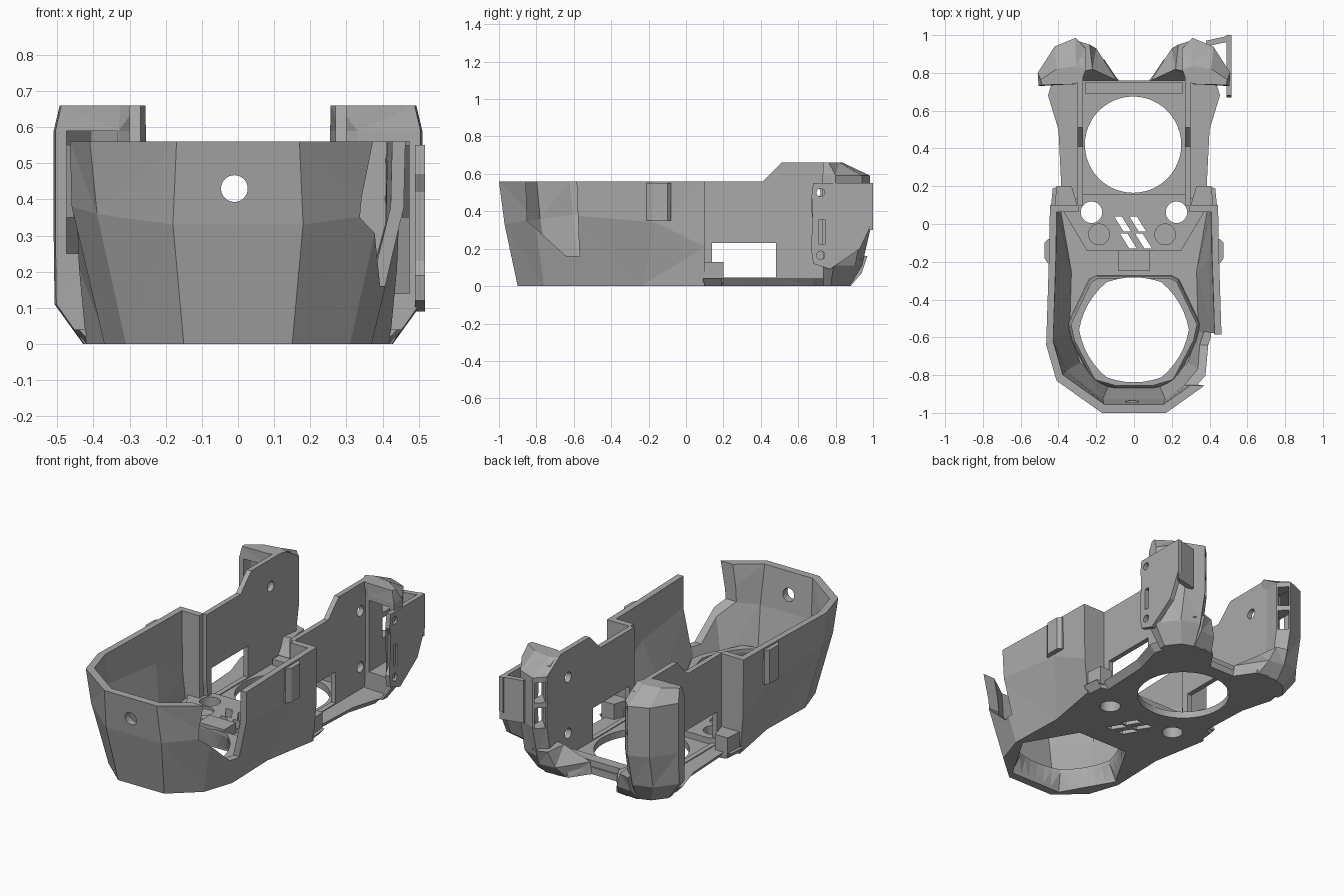
import bpy, bmesh, math

if "Cube" in bpy.data.objects:
    bpy.data.objects.remove(bpy.data.objects["Cube"])

GREY = (0.4, 0.4, 0.4, 1)
mat = bpy.data.materials.new("shell grey")
mat.use_nodes = True
mat.diffuse_color = GREY
mat.node_tree.nodes["Principled BSDF"].inputs["Base Color"].default_value = GREY


def loft(name, rings):
    """Closed solid through rings of equal point count."""
    bm = bmesh.new()
    loops = [[bm.verts.new(p) for p in ring] for ring in rings]
    n = len(loops[0])
    for a, b in zip(loops, loops[1:]):
        for i in range(n):
            j = (i + 1) % n
            bm.faces.new((a[i], a[j], b[j], b[i]))
    bm.faces.new(loops[0][::-1])
    bm.faces.new(loops[-1])
    bmesh.ops.triangulate(bm, faces=[f for f in bm.faces if len(f.verts) > 3])
    bmesh.ops.recalc_face_normals(bm, faces=bm.faces)
    me = bpy.data.meshes.new(name)
    bm.to_mesh(me)
    bm.free()
    me.materials.append(mat)
    ob = bpy.data.objects.new(name, me)
    bpy.context.scene.collection.objects.link(ob)
    return ob


def prism(name, pts, lo, hi, axis="z"):
    place = {"z": lambda a, b, c: (a, b, c),
             "x": lambda a, b, c: (c, a, b),
             "y": lambda a, b, c: (a, c, b)}[axis]
    return loft(name, [[place(a, b, c) for a, b in pts] for c in (lo, hi)])


def box(name, x, y, z):
    return prism(name, [(x[0], y[0]), (x[1], y[0]), (x[1], y[1]), (x[0], y[1])], *z)


def circle(cx, cy, r, n=32):
    turns = [2 * math.pi * i / n for i in range(n)]
    return [(cx + r * math.cos(t), cy + r * math.sin(t)) for t in turns]


def sym(half):
    """Mirror a half outline across x = 0."""
    return half + [(-p[0], *p[1:]) for p in reversed(half)]


def flip(pts, s):
    return [(s * x, y) for x, y in pts]


def cut(ob, cutters):
    for c in cutters:
        c.hide_render = True
        m = ob.modifiers.new("cut", "BOOLEAN")
        m.operation, m.solver, m.object = "DIFFERENCE", "EXACT", c
    bpy.context.view_layer.update()
    dg = bpy.context.evaluated_depsgraph_get()
    me = bpy.data.meshes.new_from_object(ob.evaluated_get(dg))
    ob.modifiers.clear()
    ob.data = me
    for c in cutters:
        bpy.data.objects.remove(c)


HOLE_Y = -.56


def port():
    """Front opening: hexagonal below, round above."""
    def ring(z, flat, blend):
        out = []
        for i in range(36):
            t = math.radians(i * 10)
            off = math.radians((i * 10) % 60 - 30)
            r = flat * ((1 - blend) + blend / math.cos(off))
            out.append((r * math.cos(t), HOLE_Y + r * math.sin(t), z))
        return out
    return loft("port", [ring(-.1, .295, 1), ring(.01, .29, 1),
                         ring(.1, .278, .3), ring(.3, .278, .3)])


def floor_cutters():
    out = [prism("bolt_hole", circle(s * .225, .062, .057), -.1, .3) for s in (-1, 1)]
    for x, y in [(-.06, .0), (.02, .0), (-.03, -.09), (.05, -.09)]:
        out.append(prism("vent", [(x - .045, y + .04), (x - .005, y + .04),
                                  (x + .045, y - .04), (x + .005, y - .04)], -.1, .3))
    return out


# Faceted front tub
bottom = [(.15, -.90, 0), (.31, -.76, 0), (.37, -.58, 0), (.36, -.24, 0), (.42, .1, 0)]
middle = [(.18, -.97, .33), (.39, -.81, .36), (.46, -.62, .38), (.445, -.16, .34), (.44, .1, .21)]
top = [(.17, -1.0, .56), (.41, -.83, .56), (.465, -.64, .56), (.45, -.17, .56), (.445, .1, .56)]
tub = loft("front_tub", [sym(h) for h in (bottom, middle, top)])


def inset(ring, lift=0):
    return [(x * .92, -.4 + (y + .4) * .925, z + lift) for x, y, z in sym(ring)]


cavity = loft("tub_cavity", [inset(bottom, .05), inset(middle), inset(top), inset(top, .14)])
side_notch = prism("side_notch", [(-.86, .7), (-.85, .35), (-.64, .16), (-.57, .16),
                                  (-.59, .7)], .2, .6, "x")
cut(tub, [cavity, box("rear_opening", (-.295, .295), (0, .3), (.05, .7)), side_notch, port(),
          prism("front_hole", circle(-.01, .43, .037), -1.2, -.8, "y")] + floor_cutters())

# Raised collar around the front opening
collar_out = [(.20, -.27), (.24, -.29), (.355, -.53), (.335, -.62), (.22, -.84), (.1, -.875)]
collar = loft("front_collar", [[(x * k, HOLE_Y + (y - HOLE_Y) * k, z) for x, y in sym(collar_out)]
                               for z, k in [(.03, 1), (.1, .97), (.12, .94)]])
cut(collar, [port()])

# Middle deck with bolt holes and vents
deck = prism("middle_deck", sym([(.25, -.14), (.37, .06), (.37, .1), (.26, .16)]), .03, .075)
cut(deck, floor_cutters() + [prism("recess", circle(x, -.055, .055), .06, .3)
                             for x in (-.185, .165)])
box("deck_tab", (-.085, .085), (-.25, -.14), (.04, .11))

# Rear base plate with round opening
plate_half = [(.44, .09), (.43, .19), (.385, .2), (.40, .5), (.455, .68), (.42, .8),
              (.25, .88), (.17, .87), (.09, .76)]
base = loft("rear_base", [[(x * k, y, z) for x, y in sym(plate_half)]
                          for z, k in [(0, .92), (.04, 1)]])
cut(base, [prism("round_opening", circle(-.005, .42, .255, 48), -.1, .2)] + floor_cutters())
box("rear_crossbar", (-.26, .26), (.69, .75), (.03, .075))

# Rear side walls, posts and fittings
wall = [(.115, .02), (.095, .16), (.095, .56), (.41, .56), (.51, .66), (.82, .66), (.88, .63),
        (.88, .02)]
post = [(.28, .77), (.33, .74), (.505, .73), (.51, .80), (.42, .94), (.31, .985), (.255, .93)]
cavity_plan = [(.335, .6), (.475, .6), (.475, .80), (.405, .91), (.335, .94)]
window_plan = [(.33, .86), (.37, .89), (.27, 1.02), (.22, .98)]
bracket = [(0, [(.08, .76), (.17, .87), (.30, .88), (.30, .76)]),
           (.07, [(.09, .76), (.20, .93), (.30, .94), (.30, .76)]),
           (.16, [(.22, .82), (.235, .95), (.30, .97), (.30, .80)])]
for s, side in ((1, "left"), (-1, "right")):
    w = prism(side + "_wall", wall, s * .27, s * .30, "x")
    holes = [(.71, .50), (.71, .17)] if s > 0 else [(.69, .50)]
    cut(w, [prism("window", [(.14, .045), (.48, .045), (.48, .23), (.14, .23)], -.6, .6, "x")]
        + [prism("wall_hole", circle(y, z, .03, 24), -.6, .6, "x") for y, z in holes])

    # Hollow post with two windows on its inner rear corner
    rings = []
    for z, kx, ky in [(0, .66, .55), (.11, .99, .82), (.3, 1, 1), (.59, 1, 1), (.66, .93, .4)]:
        rings.append([(s * (.27 + (x - .27) * kx), .74 + (y - .74) * ky, z) for x, y in post])
    p = loft(side + "_rear_post", rings)
    low, high = (.14, .56) if s > 0 else (.25, .59)
    hollow = [prism("post_hollow", flip(cavity_plan, s), low, high)]
    hollow += [prism("post_window", flip(window_plan, s), z, z + .12) for z in (.29, .44)]
    cut(p, hollow)

    # Sloped bracket behind the opening
    loft(side + "_rear_bracket", [[(s * x, y, z) for x, y in ring] for z, ring in bracket])
    # Step block and clip on the outside of the tub
    prism(side + "_step_block", flip([(.30, .1), (.42, .09), (.41, .2), (.33, .2)], s), .02, .13)
    prism(side + "_side_clip", flip([(.42, -.21), (.455, -.21), (.475, -.18), (.475, -.1),
                                     (.455, -.08), (.42, -.08)], s), .35, .55)

# Scalloped mounting plate on the left rear post
mount = prism("left_mount_plate", [(.68, .55), (1.0, .55), (1.0, .35), (.93, .2), (.77, .09),
                                   (.68, .12), (.67, .19), (.695, .23), (.695, .42),
                                   (.67, .47)], .49, .517, "x")
cut(mount, [prism("mount_hole", circle(.72, z, .022, 20), .4, .6, "x") for z in (.5, .165)]
    + [box("mount_slot", (.4, .6), (.712, .742), (.225, .355))])
prism("mount_bridge", [(.38, .94), (.5, .965), (.515, 1.0), (.38, .97)], .3, .55)
